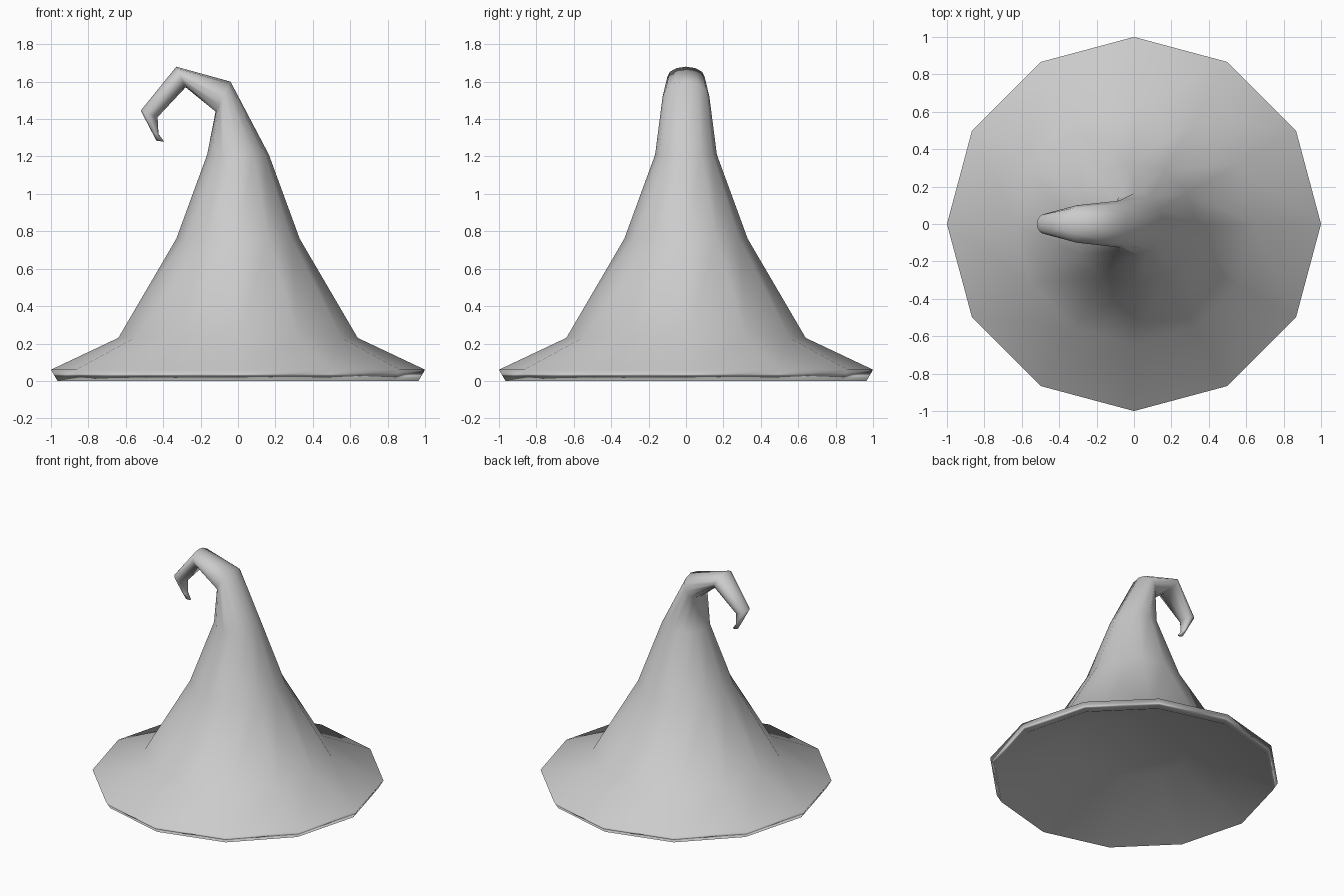
import bpy, bmesh
from math import cos, sin, pi
from mathutils import Vector

cube = bpy.data.objects.get("Cube")
if cube:
    bpy.data.objects.remove(cube, do_unlink=True)

SIDES = 12

felt = bpy.data.materials.new("grey_felt")
felt.use_nodes = True
felt.diffuse_color = (0.6, 0.6, 0.6, 1)
felt.node_tree.nodes["Principled BSDF"].inputs["Base Color"].default_value = (0.6, 0.6, 0.6, 1)


def add_ring(bm, left, right, depth):
    """Ellipse between two (x, z) ends, with the given half width along y."""
    a, b = Vector((left[0], 0, left[1])), Vector((right[0], 0, right[1]))
    centre, radius = (a + b) / 2, (b - a) / 2
    ring = []
    for i in range(SIDES):
        t = 2 * pi * i / SIDES
        ring.append(bm.verts.new(centre + radius * cos(t) + Vector((0, depth * sin(t), 0))))
    return ring


bm = bmesh.new()
# Recessed underside, rim, brim and upright cone: radius, height
rings = [add_ring(bm, (-r, z), (r, z), r) for r, z in
         [(0.42, 0.26), (0.965, 0), (1, 0.06), (0.64, 0.23), (0.33, 0.76), (0.165, 1.21)]]
# Curled tip: inner end, outer end, half width
rings += [add_ring(bm, *section) for section in [
    ((-0.12, 1.44), (-0.04, 1.60), 0.125),
    ((-0.28, 1.57), (-0.33, 1.68), 0.10),
    ((-0.43, 1.41), (-0.52, 1.445), 0.055),
    ((-0.425, 1.32), (-0.46, 1.33), 0.024),
    ((-0.395, 1.28), (-0.435, 1.283), 0.014)]]

# Skin the sections and close both ends
for low, high in zip(rings, rings[1:]):
    for i in range(SIDES):
        j = (i + 1) % SIDES
        bm.faces.new((low[i], low[j], high[j], high[i]))
bm.faces.new(list(reversed(rings[0])))
bm.faces.new(rings[-1])
bmesh.ops.recalc_face_normals(bm, faces=bm.faces[:])
for face in bm.faces:
    face.smooth = True

mesh = bpy.data.meshes.new("pointed_hat")
bm.to_mesh(mesh)
bm.free()
mesh.materials.append(felt)
hat = bpy.data.objects.new("pointed_hat", mesh)
bpy.context.collection.objects.link(hat)

# Let the broad faces lead the shading over the thin rim
shading = hat.modifiers.new("broad_face_shading", 'WEIGHTED_NORMAL')
shading.mode = 'FACE_AREA'
